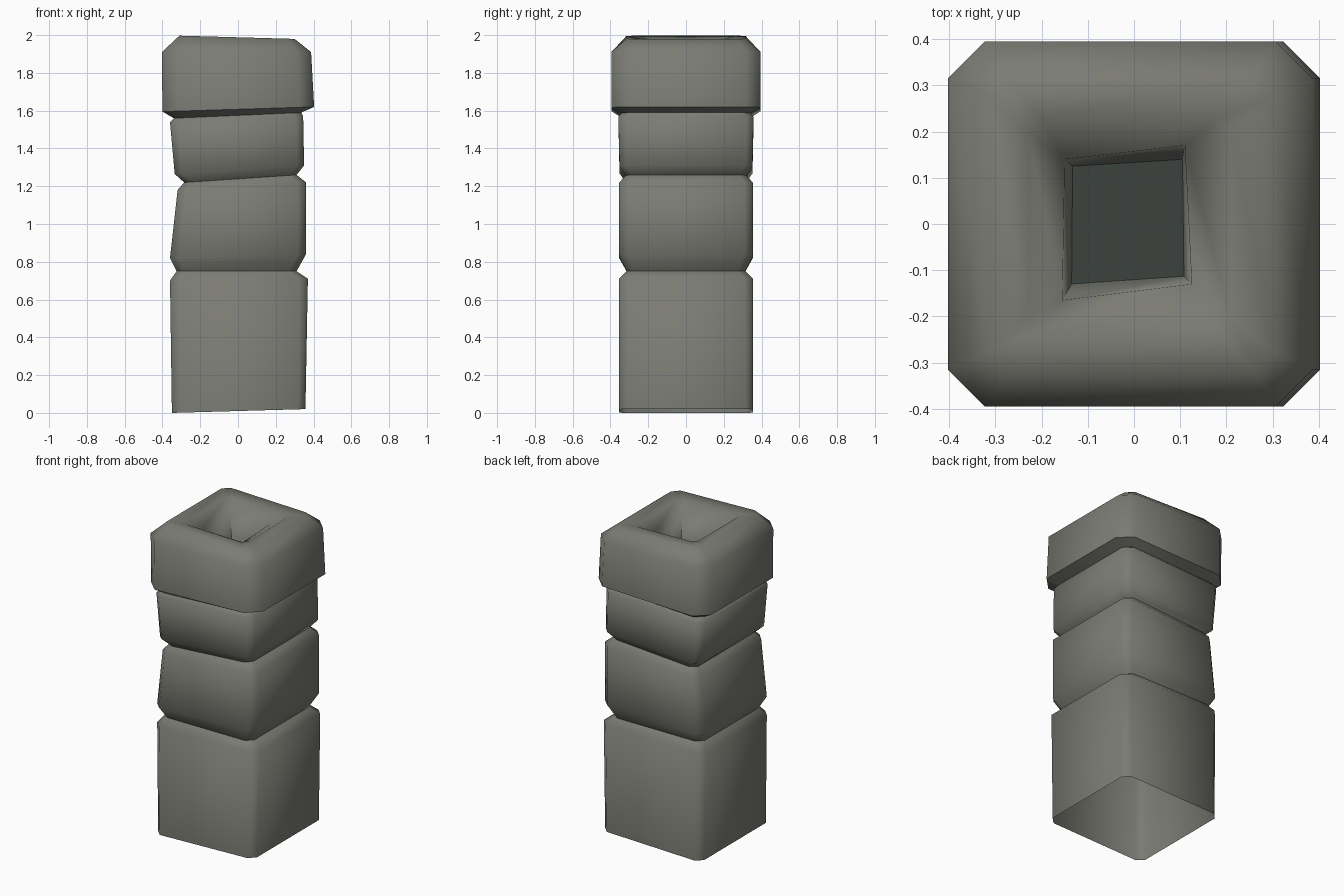
import bpy, bmesh, math

if "Cube" in bpy.data.objects:
    bpy.data.objects.remove(bpy.data.objects["Cube"])

def material(name, rgb):
    m = bpy.data.materials.new(name)
    m.diffuse_color = (*rgb, 1)
    m.use_nodes = True
    m.node_tree.nodes["Principled BSDF"].inputs["Base Color"].default_value = m.diffuse_color
    return m

stone = material("grey stone", (0.20, 0.20, 0.175))
soot = material("dark soot", (0.045, 0.055, 0.048))

def ring(x0, z0, x1, z1, hy, c):
    """Tilted rectangle with chamfered corners, counter-clockwise from above."""
    pts = [(x0 + c, -hy), (x1 - c, -hy), (x1, -hy + c), (x1, hy - c),
           (x1 - c, hy), (x0 + c, hy), (x0, hy - c), (x0, -hy + c)]
    return [(x, y, z0 + (z1 - z0) * (x - x0) / (x1 - x0)) for x, y in pts]

def hole_ring(corners, z):
    """Crooked four-sided ring, each corner doubled to match the stone rings."""
    a, b, c, d = [(x, y, z) for x, y in corners]
    return [a, b, b, c, c, d, d, a]

def loft(name, rings, floor=False):
    bm = bmesh.new()
    loops = [[bm.verts.new(p) for p in r] for r in rings]
    for lo, hi in zip(loops, loops[1:]):
        for i in range(8):
            j = (i + 1) % 8
            bm.faces.new((lo[i], lo[j], hi[j], hi[i]))
    if floor:
        f = bm.faces.new(loops[-1])
        f.material_index = 1
    bmesh.ops.remove_doubles(bm, verts=bm.verts, dist=0.0005)
    me = bpy.data.meshes.new(name)
    bm.to_mesh(me)
    bm.free()
    ob = bpy.data.objects.new(name, me)
    bpy.context.collection.objects.link(ob)
    me.materials.append(stone)
    me.materials.append(soot)
    bpy.ops.object.select_all(action='DESELECT')
    ob.select_set(True)
    bpy.context.view_layer.objects.active = ob
    bpy.ops.object.shade_smooth_by_angle(angle=math.radians(58))
    return ob

# Grooves shared by neighbouring blocks
groove_low = ring(-0.325, 0.75, 0.31, 0.75, 0.315, 0.04)
groove_mid = ring(-0.285, 1.22, 0.31, 1.26, 0.32, 0.04)
groove_top = ring(-0.34, 1.56, 0.335, 1.59, 0.34, 0.05)

# Base block, open underneath
loft("base_block", [ring(-0.35, 0.0, 0.357, 0.02, 0.355, 0.04),
                    ring(-0.36, 0.70, 0.37, 0.71, 0.355, 0.045), groove_low])

# Leaning middle block
loft("middle_block", [groove_low, ring(-0.36, 0.82, 0.36, 0.84, 0.355, 0.045),
                      ring(-0.32, 1.18, 0.36, 1.22, 0.355, 0.045), groove_mid])

# Neck block
loft("neck_block", [groove_mid, ring(-0.335, 1.265, 0.35, 1.31, 0.352, 0.035),
                    ring(-0.36, 1.54, 0.345, 1.57, 0.358, 0.04), groove_top])

# Cap stone with dished top and flue opening
rim = [(-0.155, -0.165), (0.125, -0.13), (0.11, 0.17), (-0.15, 0.14)]
bottom = [(-0.135, -0.13), (0.108, -0.113), (0.105, 0.14), (-0.133, 0.125)]
loft("cap_stone", [groove_top,
                   ring(-0.40, 1.595, 0.403, 1.62, 0.395, 0.08),
                   ring(-0.403, 1.91, 0.387, 1.91, 0.395, 0.08),
                   ring(-0.31, 1.997, 0.30, 1.98, 0.315, 0.04),
                   ring(-0.23, 1.985, 0.21, 1.975, 0.23, 0.03),
                   hole_ring(rim, 1.92),
                   hole_ring(bottom, 1.72)], floor=True)
